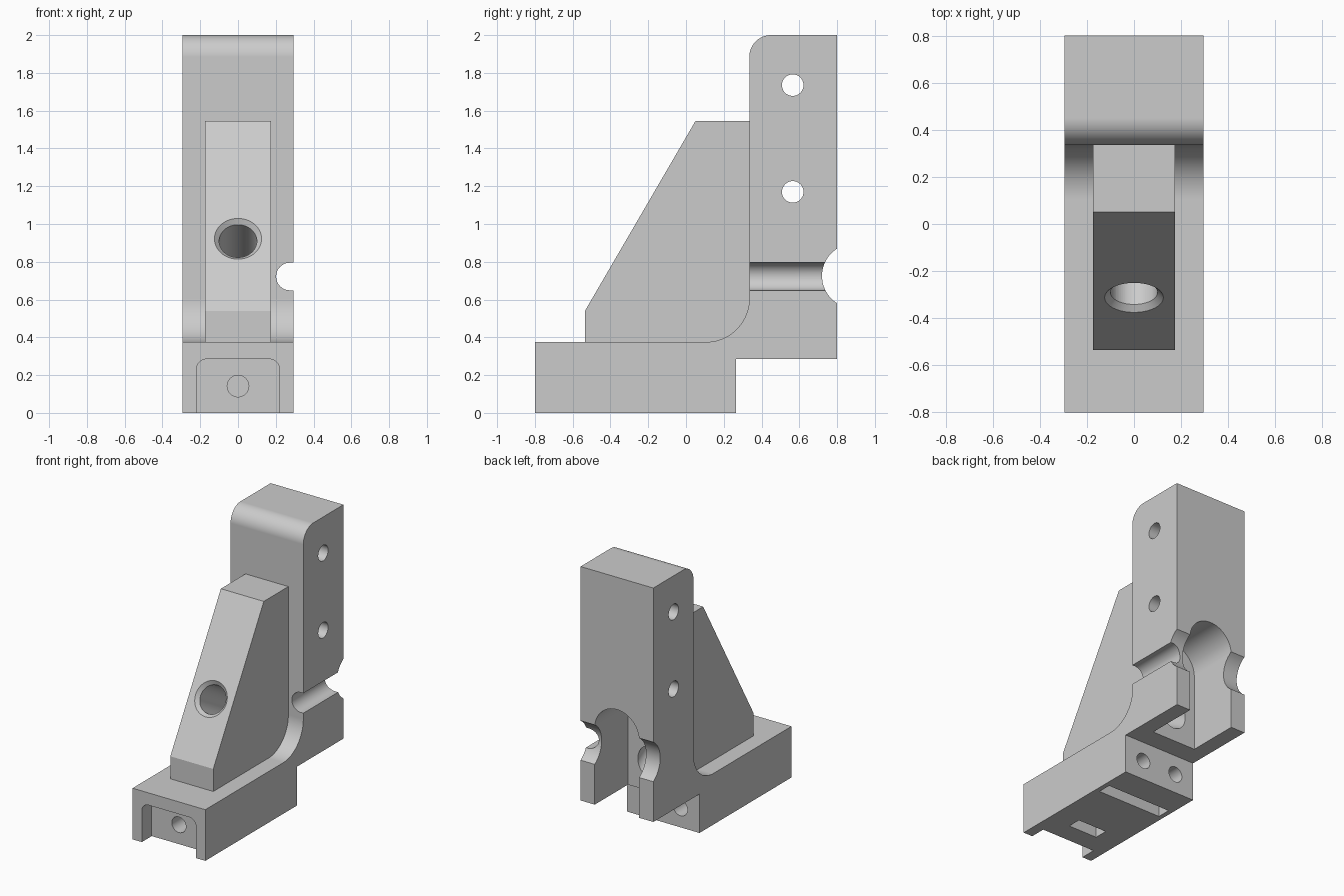
import bpy, bmesh
from math import cos, sin, radians
from mathutils import Vector, Matrix

old = bpy.data.objects.get("Cube")
if old:
    bpy.data.objects.remove(old, do_unlink=True)

GREY = (0.6, 0.6, 0.6, 1)
plastic = bpy.data.materials.new("light grey plastic")
plastic.use_nodes = True
plastic.diffuse_color = GREY
plastic.node_tree.nodes["Principled BSDF"].inputs["Base Color"].default_value = GREY


def arc(cx, cy, r, start, end, steps=20):
    """Points along an arc, angles in degrees."""
    angles = [radians(start + (end - start) * i / steps) for i in range(steps + 1)]
    return [(cx + r * cos(a), cy + r * sin(a)) for a in angles]


def circle(cx, cy, r):
    return arc(cx, cy, r, 0, 360, 64)[:-1]


def rect(x0, y0, x1, y1):
    return [(x0, y0), (x1, y0), (x1, y1), (x0, y1)]


def finish(name, bm):
    bmesh.ops.recalc_face_normals(bm, faces=bm.faces)
    mesh = bpy.data.meshes.new(name)
    bm.to_mesh(mesh)
    bm.free()
    mesh.materials.append(plastic)
    obj = bpy.data.objects.new(name, mesh)
    bpy.context.collection.objects.link(obj)
    return obj


def prism(name, points, axis, lo, hi):
    """Extrude a profile along one axis from lo to hi."""
    place = {"x": lambda a, b: (lo, a, b),
             "y": lambda a, b: (a, lo, b)}[axis]
    step = {"x": Vector((hi - lo, 0, 0)), "y": Vector((0, hi - lo, 0))}[axis]
    bm = bmesh.new()
    face = bm.faces.new([bm.verts.new(place(a, b)) for a, b in points])
    side = bmesh.ops.extrude_face_region(bm, geom=[face])["geom"]
    moved = [v for v in side if isinstance(v, bmesh.types.BMVert)]
    bmesh.ops.translate(bm, verts=moved, vec=step)
    return finish(name, bm)


def tapered_rod(name, origin, direction, t0, t1, r0, r1):
    """Round rod along a slanted axis, between distances t0 and t1."""
    bm = bmesh.new()
    turn = direction.to_track_quat("Z", "Y").to_matrix().to_4x4()
    middle = origin + direction * ((t0 + t1) / 2)
    bmesh.ops.create_cone(bm, cap_ends=True, segments=64, radius1=r0, radius2=r1,
                          depth=t1 - t0, matrix=Matrix.Translation(middle) @ turn)
    return finish(name, bm)


def combine(target, tool, operation):
    mod = target.modifiers.new("combine", "BOOLEAN")
    mod.operation = operation
    mod.solver = "EXACT"
    mod.object = tool
    bpy.context.view_layer.objects.active = target
    bpy.ops.object.modifier_apply(modifier=mod.name)
    bpy.data.objects.remove(tool, do_unlink=True)


W = 0.295  # half width

# Foot and upright as one rounded L profile
profile = [(-0.8, 0), (0.265, 0), (0.265, 0.285), (0.8, 0.285), (0.8, 2)]
profile += arc(0.45, 1.885, 0.115, 90, 180)
profile += arc(0.105, 0.605, 0.23, 0, -90)
profile += [(-0.8, 0.375)]
bracket = prism("bracket_body", profile, "x", -W, W)

# Sloping gusset between foot and upright
gusset = prism("gusset", [(-0.535, 0.3), (-0.535, 0.54), (0.05, 1.545),
                          (0.4, 1.545), (0.4, 0.3)], "x", -0.174, 0.174)
combine(bracket, gusset, "UNION")

cutters = []

# Cross holes through the upright and round notch in its back
for z in (1.735, 1.17):
    cutters.append(prism("cross_hole", circle(0.565, z, 0.057), "x", -0.5, 0.5))
cutters.append(prism("back_notch", circle(0.891, 0.725, 0.171), "x", -0.5, 0.5))

# Arched slot in the back, open at the bottom
arch = [(-0.18, 0.2), (0.18, 0.2)] + arc(0, 0.85, 0.18, 0, 180, 32)
cutters.append(prism("back_slot", arch, "y", 0.415, 0.95))

# Round groove along one side
groove = arc(0.275, 0.722, 0.073, 90, 270, 32) + [(0.4, 0.649), (0.4, 0.795)]
cutters.append(prism("side_groove", groove, "y", 0.2, 0.95))

# Slanted bore with a chamfered mouth
mouth = Vector((0, -0.313, 0.922))
axis = Vector((0, 1.005, -0.585)).normalized()
cutters.append(tapered_rod("bore", mouth, axis, -0.1, 0.92, 0.1, 0.1))
cutters.append(tapered_rod("bore_chamfer", mouth, axis, -0.02, 0.025, 0.145, 0.1))

# Rounded recess at the front of the foot
recess = [(-0.22, -0.1), (0.22, -0.1)]
recess += arc(0.165, 0.23, 0.055, 0, 90) + arc(-0.165, 0.23, 0.055, 90, 180)
cutters.append(prism("front_recess", recess, "y", -0.95, -0.685))

# Screw holes in the foot, each meeting a nut slot
cutters.append(prism("front_screw_hole", circle(0, 0.142, 0.057), "y", -0.75, -0.35))
for x in (-0.14, 0.14):
    cutters.append(prism("rear_screw_hole", circle(x, 0.142, 0.057), "y", -0.15, 0.4))
cutters.append(prism("front_nut_slot", rect(-0.117, -0.1, 0.117, 0.255), "y", -0.535, -0.435))
cutters.append(prism("rear_nut_slot", rect(-0.26, -0.1, 0.26, 0.255), "y", -0.05, 0.05))

for cutter in cutters:
    combine(bracket, cutter, "DIFFERENCE")

# Smooth rounds, crisp edges
bpy.ops.object.select_all(action="DESELECT")
bracket.select_set(True)
bpy.context.view_layer.objects.active = bracket
bpy.ops.object.shade_smooth_by_angle(angle=radians(25))
weighted = bracket.modifiers.new("even_shading", "WEIGHTED_NORMAL")
weighted.keep_sharp = True
